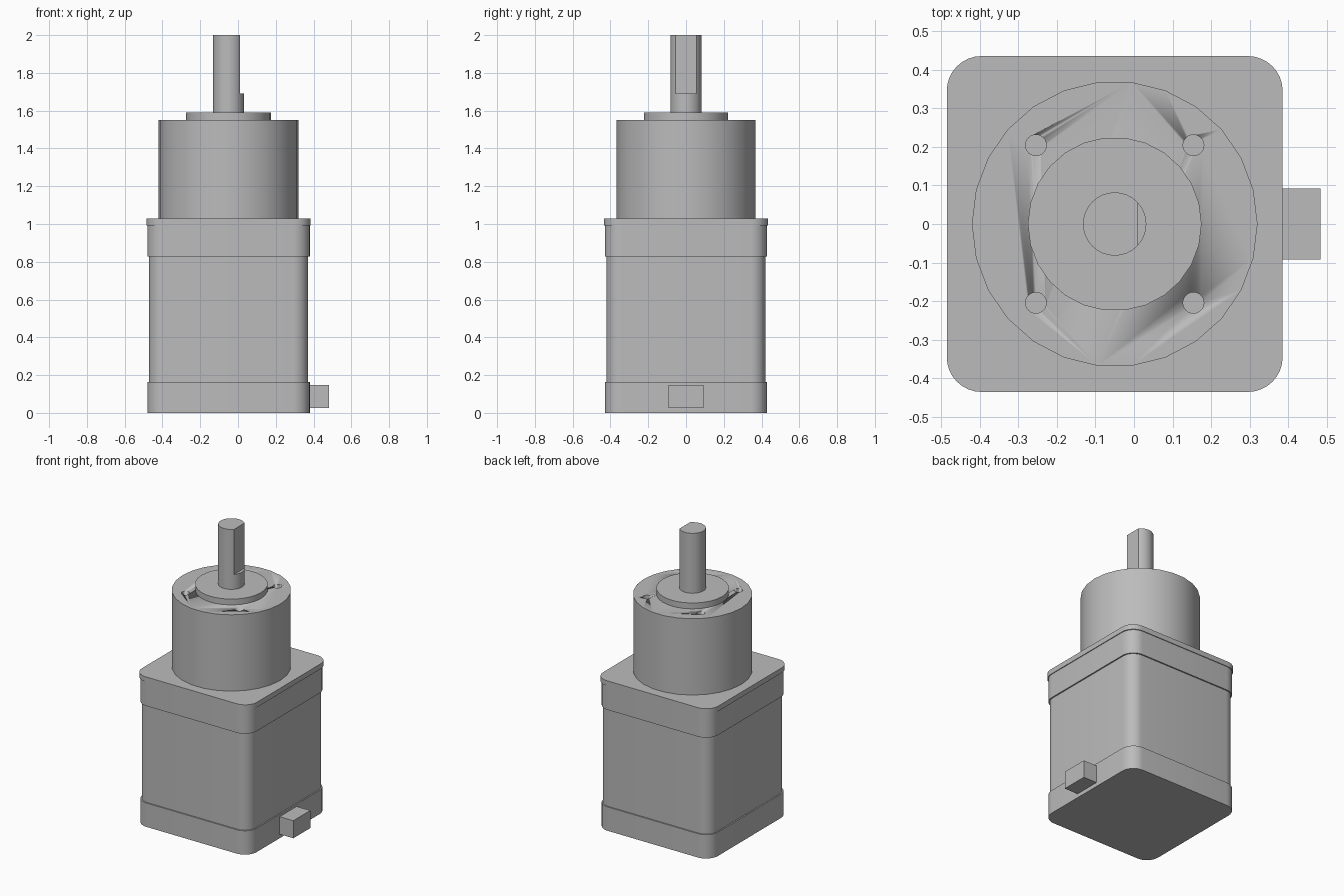
import bpy, bmesh
from math import pi, cos, sin, radians

if "Cube" in bpy.data.objects:
    bpy.data.objects.remove(bpy.data.objects["Cube"], do_unlink=True)

CX = -0.05  # motor axis

grey = bpy.data.materials.new("plain grey")
grey.use_nodes = True
colour = (0.5, 0.5, 0.5, 1)
grey.diffuse_color = colour
grey.node_tree.nodes["Principled BSDF"].inputs["Base Color"].default_value = colour


def prism(name, outline, z0, z1, smooth=True):
    """Extrude a closed outline from z0 to z1."""
    bm = bmesh.new()
    face = bm.faces.new([bm.verts.new((x, y, z0)) for x, y in outline])
    up = bmesh.ops.extrude_face_region(bm, geom=[face])["geom"]
    bmesh.ops.translate(bm, vec=(0, 0, z1 - z0),
                        verts=[v for v in up if isinstance(v, bmesh.types.BMVert)])
    bmesh.ops.recalc_face_normals(bm, faces=bm.faces)
    mesh = bpy.data.meshes.new(name)
    bm.to_mesh(mesh)
    bm.free()
    mesh.materials.append(grey)
    ob = bpy.data.objects.new(name, mesh)
    bpy.context.collection.objects.link(ob)
    if smooth:
        shade(ob)
    return ob


def shade(ob):
    bpy.ops.object.select_all(action="DESELECT")
    ob.select_set(True)
    bpy.context.view_layer.objects.active = ob
    bpy.ops.object.shade_smooth_by_angle(angle=radians(30))


def circle(r, n, x=CX, y=0):
    return [(x + r * cos(2 * pi * i / n), y + r * sin(2 * pi * i / n)) for i in range(n)]


def rounded_square(half, r, steps=8):
    pts = []
    for q, (sx, sy) in enumerate([(1, 1), (-1, 1), (-1, -1), (1, -1)]):
        for i in range(steps + 1):
            a = pi / 2 * (q + i / steps)
            pts.append((CX + sx * (half - r) + r * cos(a), sy * (half - r) + r * sin(a)))
    return pts


def rectangle(x0, x1, y):
    return [(x0, -y), (x1, -y), (x1, y), (x0, y)]


def cut(ob, cutter):
    cutter.hide_render = True
    cutter.hide_viewport = True
    cutter.display_type = "WIRE"
    mod = ob.modifiers.new("cut", "BOOLEAN")
    mod.operation = "DIFFERENCE"
    mod.solver = "EXACT"
    mod.object = cutter


# Square motor housing
prism("rear_cap", rounded_square(0.43, 0.09), 0, 0.163)
prism("motor_body", rounded_square(0.421, 0.08), 0.163, 0.827)
prism("front_cap", rounded_square(0.43, 0.09), 0.827, 0.993)
prism("mounting_plate", rounded_square(0.435, 0.09), 0.993, 1.028)

# Cable connector
prism("connector", rectangle(0.36, 0.483, 0.092), 0.027, 0.147, smooth=False)

# Round gearbox with four screw holes
gearbox = prism("gearbox", circle(0.37, 26), 1.028, 1.55)
for sx in (-1, 1):
    for sy in (-1, 1):
        hole = prism("screw_hole_cutter", circle(0.027, 24, CX + sx * 0.204, sy * 0.204),
                     1.45, 1.6)
        cut(gearbox, hole)

# Raised hub and shaft with a flat on one side
prism("hub", circle(0.225, 26), 1.55, 1.59)
shaft = prism("shaft", circle(0.082, 32), 1.59, 2.0)
cut(shaft, prism("shaft_flat_cutter", rectangle(0.01, 0.1, 0.15), 1.692, 2.1, smooth=False))
